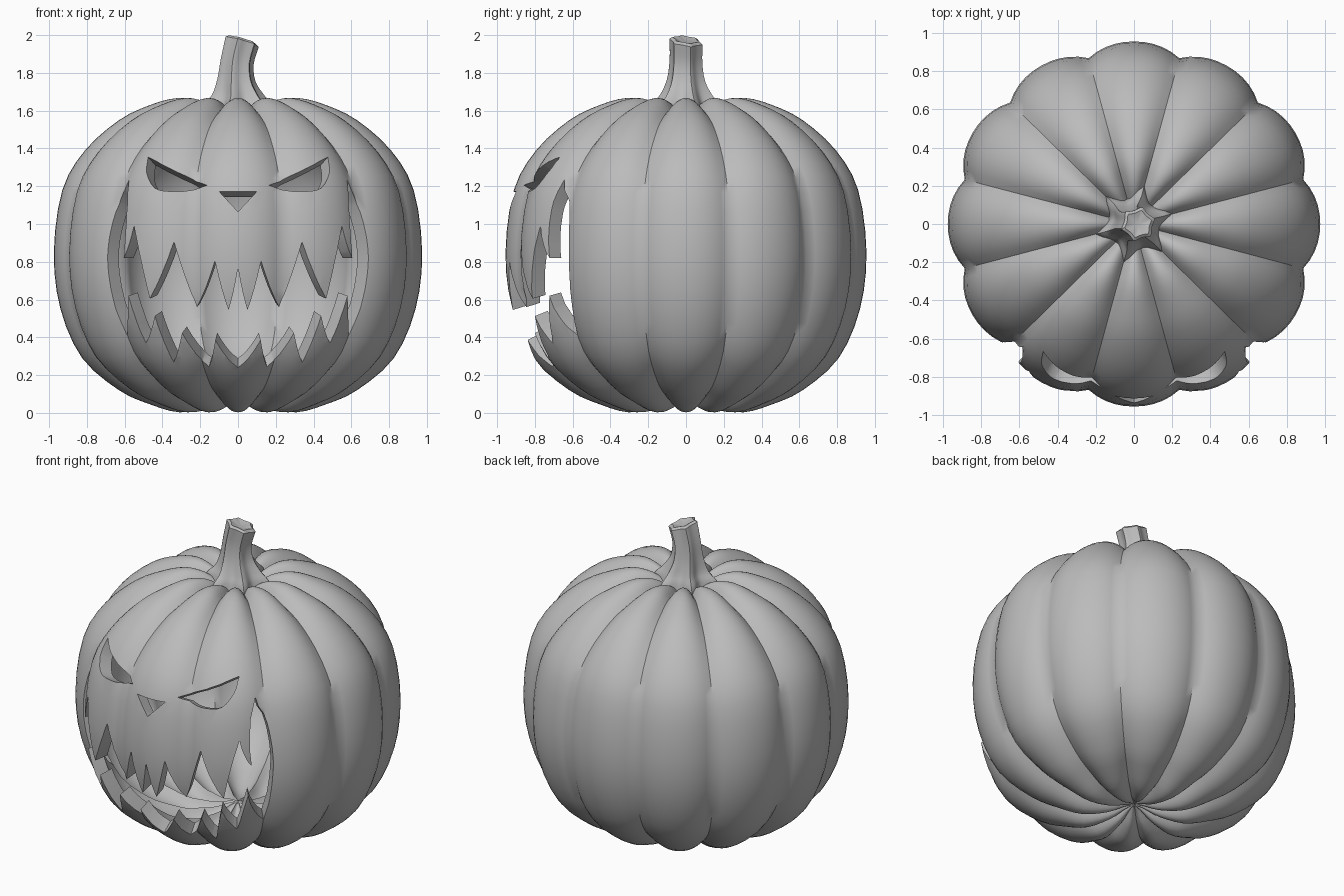
import bpy, bmesh, math
from mathutils import Vector
from mathutils.bvhtree import BVHTree

if "Cube" in bpy.data.objects:
    bpy.data.objects.remove(bpy.data.objects["Cube"])

LOBES, PER_LOBE = 12, 10
CORE = Vector((0, 0, 0.83))

grey = bpy.data.materials.new("plain grey")
grey.use_nodes = True
grey.diffuse_color = (0.5, 0.5, 0.5, 1)
grey.node_tree.nodes["Principled BSDF"].inputs["Base Color"].default_value = (0.5, 0.5, 0.5, 1)


def make_object(name, bm):
    bmesh.ops.recalc_face_normals(bm, faces=bm.faces)
    mesh = bpy.data.meshes.new(name)
    bm.to_mesh(mesh)
    bm.free()
    mesh.materials.append(grey)
    obj = bpy.data.objects.new(name, mesh)
    bpy.context.collection.objects.link(obj)
    return obj


def smooth(obj, degrees):
    bpy.ops.object.select_all(action='DESELECT')
    obj.select_set(True)
    bpy.context.view_layer.objects.active = obj
    bpy.ops.object.shade_smooth_by_angle(angle=math.radians(degrees))


def spline(points, steps):
    """Catmull-Rom curve through the points."""
    p = [Vector(q) for q in points]
    p = [2 * p[0] - p[1]] + p + [2 * p[-1] - p[-2]]
    out = []
    for a, b, c, d in zip(p, p[1:], p[2:], p[3:]):
        for i in range(steps):
            t = i / steps
            out.append(0.5 * (2 * b + (c - a) * t + (2 * a - 5 * b + 4 * c - d) * t * t
                              + (3 * b - a - 3 * c + d) * t ** 3))
    return out + [p[-2]]


def skin(bm, rings, bottom, top):
    """Join rings of points into a closed surface with a pole at each end."""
    rows = [[bm.verts.new(v) for v in ring] for ring in rings]
    n = len(rows[0])
    for lo, hi in zip(rows, rows[1:]):
        for i in range(n):
            j = (i + 1) % n
            bm.faces.new((lo[i], lo[j], hi[j], hi[i]))
    for row, pole in ((rows[0], bottom), (rows[-1], top)):
        tip = bm.verts.new(pole)
        for i in range(n):
            bm.faces.new((row[i], row[(i + 1) % n], tip))


# Ribbed body: crest profile pushed inwards at the grooves
crest = spline([(0, .09), (.06, .07), (.16, .025), (.31, .003), (.465, .045), (.63, .12),
                (.825, .29), (.94, .55), (.975, .85), (.93, 1.18), (.81, 1.39),
                (.63, 1.55), (.465, 1.63), (.32, 1.667), (.2, 1.645), (.1, 1.585), (0, 1.56)], 3)


def body_rings():
    rings = []
    for before, here, after in zip(crest, crest[1:], crest[2:]):
        along = (after - before).normalized()
        inward = Vector((-along.y, along.x))
        ring = []
        for i in range(LOBES * PER_LOBE):
            u = abs((i % PER_LOBE) / PER_LOBE * 2 - 1)
            p = here + inward * 0.058 * u ** 2.2 * min(1, here.x / 0.25)
            a = (i / PER_LOBE - 0.5) * math.tau / LOBES
            ring.append(Vector((p.x * math.cos(a), p.x * math.sin(a) * 0.98, p.y)))
        rings.append(ring)
    return rings


rings = body_rings()
poles = Vector((0, 0, crest[0].y)), Vector((0, 0, crest[-1].y))
bm = bmesh.new()
skin(bm, rings, *poles)
surface = BVHTree.FromBMesh(bm)
body = make_object("pumpkin_body", bm)

# Hollow inside
shrink = lambda v: CORE + (v - CORE) * 0.915
bm = bmesh.new()
skin(bm, [[shrink(v) for v in r] for r in rings], *map(shrink, poles))
hollow = make_object("hollow_cutter", bm)


# Face openings: outlines projected on the skin, cut towards the core
def bow(points, sag, steps=4):
    out = []
    for a, b in zip(points, points[1:]):
        a, b = Vector(a), Vector(b)
        mid = (a + b) / 2 + Vector((0, -sag))
        for i in range(steps):
            t = i / steps
            out.append(a * (1 - t) ** 2 + mid * 2 * t * (1 - t) + b * t * t)
    return out


def opening(name, outline):
    bm = bmesh.new()
    near, far = [], []
    for x, z in outline:
        hit = surface.ray_cast(Vector((x, -3, z)), Vector((0, 1, 0)))[0]
        ray = hit - CORE
        near.append(bm.verts.new(CORE + ray * (1.3 / -ray.y)))
        far.append(bm.verts.new(CORE + ray * (0.3 / -ray.y)))
    bm.faces.new(near)
    bm.faces.new(far[::-1])
    n = len(near)
    for i in range(n):
        j = (i + 1) % n
        bm.faces.new((near[i], far[i], far[j], near[j]))
    return make_object(name, bm)


def mirrored(points):
    return [(-x, z) for x, z in reversed(points)]


eye = spline([(.476, 1.354), (.483, 1.27), (.44, 1.19), (.35, 1.172), (.25, 1.178), (.164, 1.205)], 3)
eye += bow([(.164, 1.205), (.476, 1.354)], 0.012)[1:]
nose = bow([(-.1, 1.172), (.1, 1.172), (0, 1.065), (-.1, 1.172)], 0)

upper = [(0, .767), (.05, .545), (.122, .804), (.217, .56), (.339, .905),
         (.466, .605), (.55, .99), (.605, .82), (.577, 1.233)]
lower = [(.587, .41), (.58, .62), (.487, .37), (.44, .513), (.34, .27),
         (.296, .423), (.153, .245), (.12, .386), (0, .24)]
half = bow(upper, 0.035)
half += spline([(.577, 1.233), (.66, 1.02), (.69, .81), (.655, .58), (.587, .41)], 4)[:-1]
half += bow(lower, 0.035)
half.append(Vector(lower[-1]))
half = [tuple(p) for p in half]
mouth = half + mirrored(half)[1:-1]

cutters = [hollow, opening("nose_cutter", nose), opening("mouth_cutter", mouth),
           opening("left_eye_cutter", eye),
           opening("right_eye_cutter", mirrored([tuple(p) for p in eye]))]
bpy.context.view_layer.objects.active = body
for cutter in cutters:
    mod = body.modifiers.new(cutter.name, 'BOOLEAN')
    mod.operation, mod.solver, mod.object = 'DIFFERENCE', 'EXACT', cutter
    bpy.ops.object.modifier_apply(modifier=mod.name)
for cutter in cutters:
    bpy.data.objects.remove(cutter)
smooth(body, 50)

# Stem: six-ridged, flared at the foot, cut off at a slant
stem_rings = []
for z, cx, r, ridge in spline([(1.56, 0, .185, .26), (1.63, 0, .165, .26), (1.68, 0, .128, .2),
                               (1.76, -.008, .096, .14), (1.86, -.004, .083, .12),
                               (1.965, .022, .084, .12)], 3):
    ring = []
    slant = max(0, (z - 1.7) / 0.265)
    for i in range(48):
        a = math.tau * i / 48
        wave = 1 - 2 * abs(math.sin(3 * (a - math.radians(17)))) ** 0.8
        rad = r * (1 + ridge * wave)
        x, y = rad * math.cos(a), rad * math.sin(a)
        ring.append(Vector((cx + x, y, z - slant * (0.28 * x + 0.12 * y))))
    stem_rings.append(ring)
rim = stem_rings[-1]
middle = sum(rim, Vector()) / len(rim)
stem_rings.append([middle + (v - middle) * 0.8 + Vector((0, 0, 0.012)) for v in rim])
bm = bmesh.new()
skin(bm, stem_rings, Vector((0, 0, 1.56)), middle - Vector((0, 0, 0.01)))
stem = make_object("stem", bm)
smooth(stem, 40)
